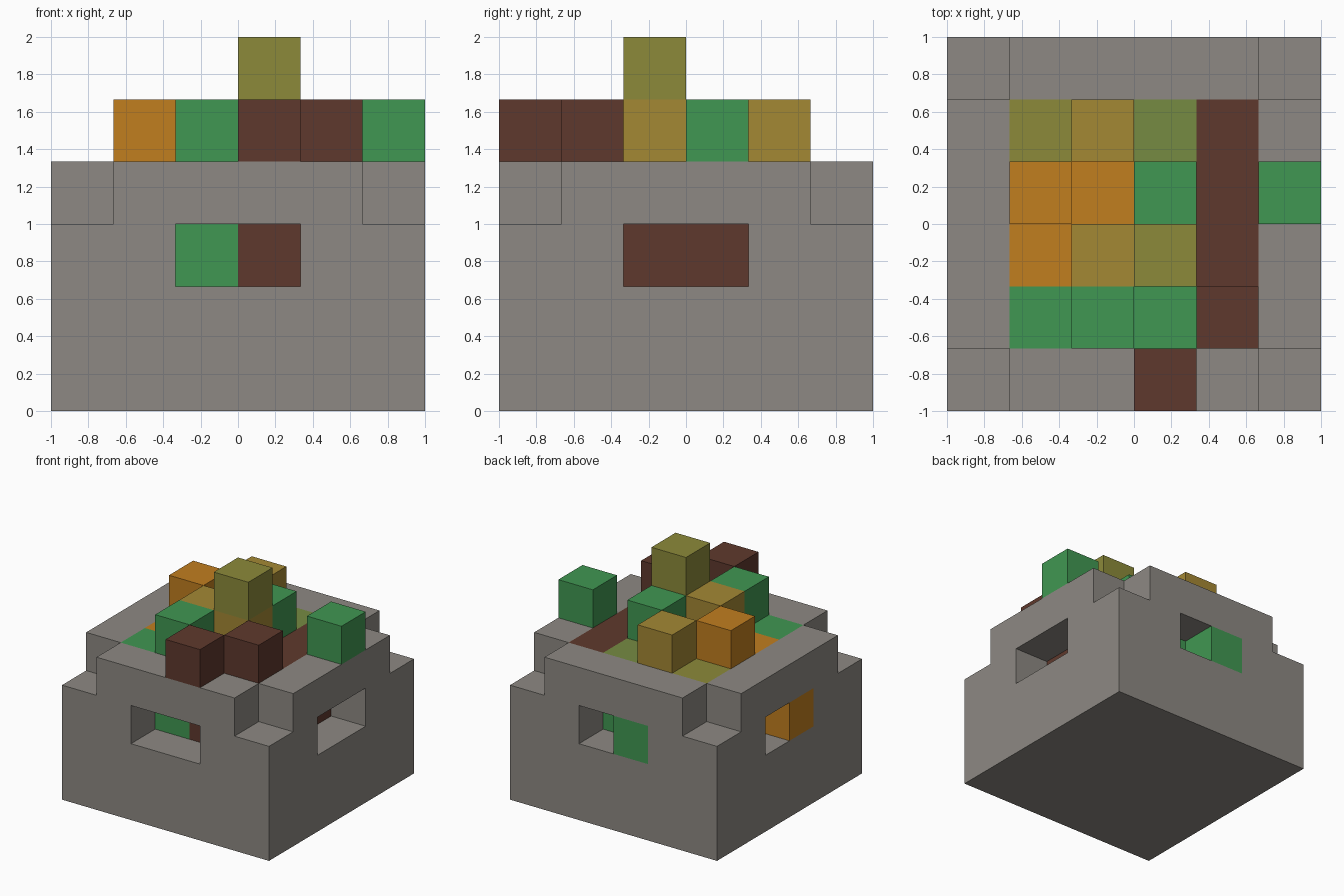
import bpy, bmesh
from mathutils import Vector

if "Cube" in bpy.data.objects:
    bpy.data.objects.remove(bpy.data.objects["Cube"], do_unlink=True)

N = 6            # cells along each side
S = 2.0 / N      # cell size


def linear(hex_colour):
    values = [int(hex_colour[i:i + 2], 16) / 255 for i in (0, 2, 4)]
    return [v / 12.92 if v <= 0.04045 else ((v + 0.055) / 1.055) ** 2.4 for v in values] + [1.0]


def make_material(name, hex_colour):
    mat = bpy.data.materials.new(name)
    mat.use_nodes = True
    colour = linear(hex_colour)
    mat.diffuse_color = colour
    bsdf = mat.node_tree.nodes["Principled BSDF"]
    bsdf.inputs["Base Color"].default_value = colour
    bsdf.inputs["Roughness"].default_value = 0.9
    return mat


# letter -> (part name, material name, colour)
PARTS = {
    "s": ("stone_box", "grey stone", "8D8983"),
    "b": ("brown_blocks", "dark brown", "5F392D"),
    "g": ("green_blocks", "leaf green", "409752"),
    "o": ("orange_blocks", "orange", "C17E1F"),
    "y": ("gold_blocks", "old gold", "A48834"),
    "v": ("olive_blocks", "olive", "8C8A3A"),
    "m": ("moss_blocks", "moss green", "768B42"),
}

cells = {}


def fill(letter, xs, ys, zs):
    for i in xs:
        for j in ys:
            for k in zs:
                cells[i, j, k] = letter


# Stone box: solid base, walls around the filling, notched top corners
fill("s", range(N), range(N), range(4))
for i in (0, 5):
    for j in (0, 5):
        del cells[i, j, 3]

# Filling inside the box, rows from front to back
for j, row in enumerate(("gggb", "oyyb", "oogb", "vymb"), start=1):
    for i, letter in enumerate(row, start=1):
        fill(letter, [i], [j], (2, 3))

# Window openings through the four walls
for i, j in ((2, 0), (3, 0), (5, 2), (5, 3), (3, 5), (0, 3)):
    del cells[i, j, 2]

# Blocks seen in or filling the windows
for letter, i, j in (("b", 3, 1), ("g", 3, 4), ("g", 2, 5), ("o", 0, 2)):
    cells[i, j, 2] = letter

# Loose blocks heaped on top
for letter, i, j in (("b", 3, 0), ("b", 4, 1), ("g", 2, 1), ("y", 2, 2), ("y", 3, 2),
                     ("g", 3, 3), ("o", 1, 3), ("y", 2, 4), ("g", 5, 3)):
    cells[i, j, 4] = letter
cells[3, 2, 5] = "v"


def add_face(bm, cell, axis, sign):
    """One outward square on the given side of a cell."""
    u, v = (axis + 1) % 3, (axis + 2) % 3
    corners = [(-1, -1), (1, -1), (1, 1), (-1, 1)]
    if sign < 0:
        corners.reverse()
    verts = []
    for a, b in corners:
        p = Vector(cell) + Vector((0.5, 0.5, 0.5))
        p[axis] += sign * 0.5
        p[u] += a * 0.5
        p[v] += b * 0.5
        verts.append(bm.verts.new(p * S - Vector((1, 1, 0))))
    bm.faces.new(verts)


# Build one object per colour, keeping only the exposed sides
for letter, (part, mat_name, colour) in PARTS.items():
    bm = bmesh.new()
    for cell, owner in cells.items():
        if owner != letter:
            continue
        for axis in range(3):
            for sign in (-1, 1):
                neighbour = list(cell)
                neighbour[axis] += sign
                if tuple(neighbour) not in cells:
                    add_face(bm, cell, axis, sign)
    bmesh.ops.remove_doubles(bm, verts=bm.verts[:], dist=0.001)
    mesh = bpy.data.meshes.new(part)
    bm.to_mesh(mesh)
    bm.free()
    mesh.materials.append(make_material(mat_name, colour))
    bpy.context.collection.objects.link(bpy.data.objects.new(part, mesh))
